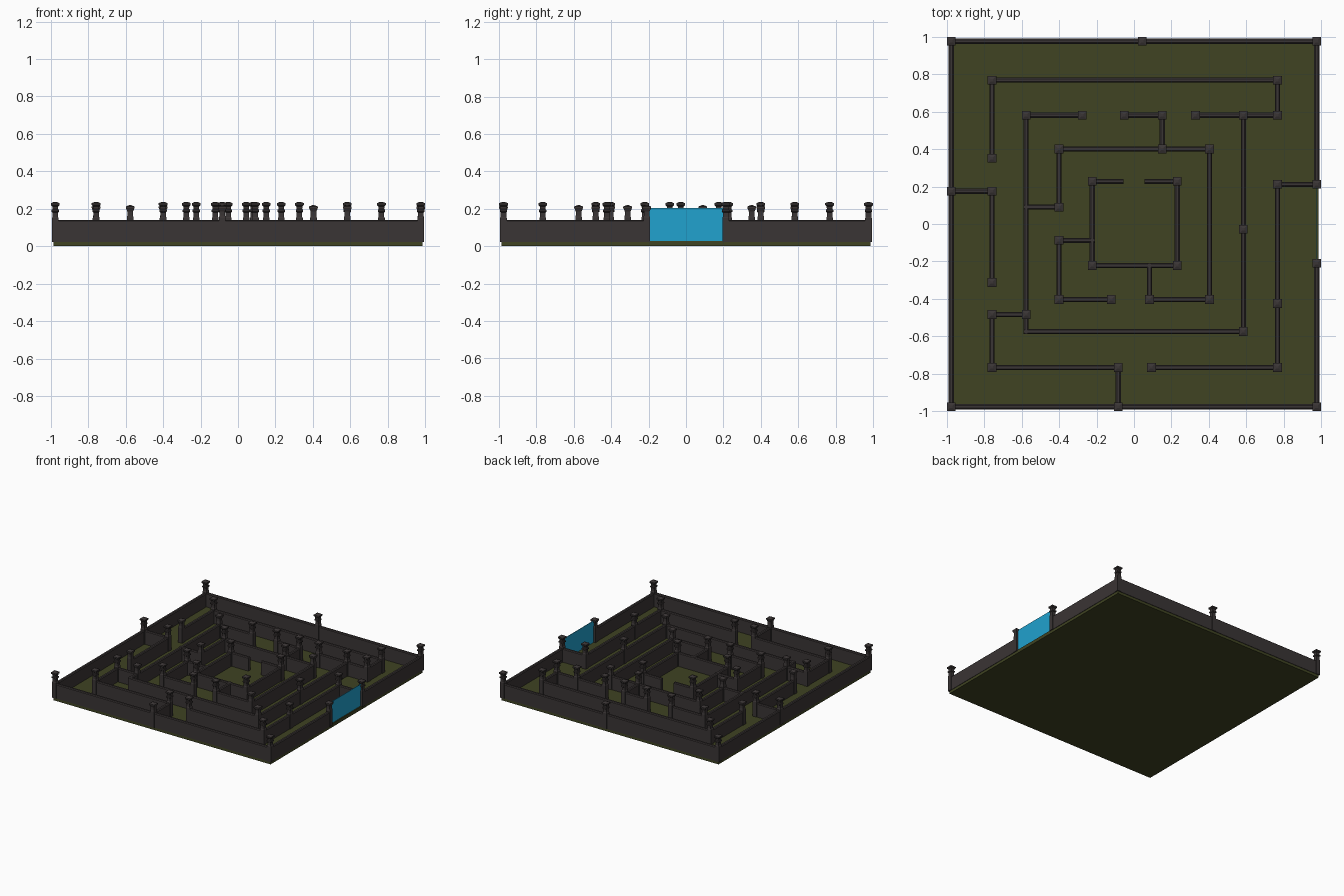
import bpy, bmesh, math
from mathutils import Vector

if "Cube" in bpy.data.objects:
    bpy.data.objects.remove(bpy.data.objects["Cube"])


def material(name, rgb):
    m = bpy.data.materials.new(name)
    m.diffuse_color = (*rgb, 1)
    m.use_nodes = True
    m.node_tree.nodes["Principled BSDF"].inputs["Base Color"].default_value = m.diffuse_color
    return m


GRASS = material("moss green", (0.050, 0.056, 0.016))
STONE = material("dark stone", (0.042, 0.035, 0.035))
GATE = material("bright blue", (0.015, 0.36, 0.62))


def finish(bm, name, mat):
    bmesh.ops.recalc_face_normals(bm, faces=bm.faces)
    me = bpy.data.meshes.new(name)
    bm.to_mesh(me)
    bm.free()
    me.materials.append(mat)
    ob = bpy.data.objects.new(name, me)
    bpy.context.collection.objects.link(ob)
    return ob


def box(name, lo, hi, mat):
    bm = bmesh.new()
    bmesh.ops.create_cube(bm, size=1)
    for v in bm.verts:
        v.co = [a + (b - a) * (c + 0.5) for a, b, c in zip(lo, hi, v.co)]
    return finish(bm, name, mat)


def skin(bm, rings):
    """Join equal rings of points into a closed solid."""
    loops = [[bm.verts.new(p) for p in r] for r in rings]
    n = len(loops[0])
    for a, b in zip(loops, loops[1:]):
        for i in range(n):
            j = (i + 1) % n
            bm.faces.new((a[i], a[j], b[j], b[i]))
    bm.faces.new(loops[0])
    bm.faces.new(loops[-1])


# wall cross-section (side offset, height) with a chamfered top
W, TOP, FLOOR = 0.0135, 0.14, 0.028
SECTION = [(-W, 0.022), (-W, TOP - 0.006), (-W + 0.006, TOP),
           (W - 0.006, TOP), (W, TOP - 0.006), (W, 0.022)]


def wall(bm, a, b):
    a, b = Vector((*a, 0)), Vector((*b, 0))
    d = (b - a).normalized()
    side = Vector((-d.y, d.x, 0))
    a, b = a - d * W, b + d * W
    skin(bm, [[p + side * s + Vector((0, 0, z)) for s, z in SECTION] for p in (a, b)])


# square post outlines (half width, height)
TALL = [(0.018, 0.022), (0.018, 0.150), (0.015, 0.156), (0.015, 0.180), (0.0195, 0.184),
        (0.0195, 0.194), (0.015, 0.198), (0.016, 0.212), (0.0235, 0.219), (0.0235, 0.230), (0.006, 0.237)]
SHORT = [(0.018, 0.022), (0.018, 0.150), (0.015, 0.165), (0.015, 0.185),
         (0.0235, 0.204), (0.0235, 0.212), (0.006, 0.219)]


def post(bm, x, y, outline):
    skin(bm, [[(x + sx * h, y + sy * h, z) for sx, sy in ((-1, -1), (1, -1), (1, 1), (-1, 1))]
              for h, z in outline])


# wall runs, each a path of corner points
E = 0.976
OUTER = [[(E, -0.21), (E, -E), (-E, -E), (-E, E), (E, E), (E, 0.212)]]
SECOND = [
    [(-0.758, 0.351), (-0.758, 0.768), (0.766, 0.768), (0.766, 0.581), (0.584, 0.581), (0.328, 0.581)],
    [(-E, 0.175), (-0.758, 0.175), (-0.758, -0.312)],
    [(-0.576, -0.483), (-0.758, -0.483), (-0.758, -0.766), (-0.084, -0.766), (-0.084, -E)],
    [(0.093, -0.766), (0.766, -0.766), (0.766, -0.424), (0.766, 0.212), (E, 0.212)],
]
THIRD = [
    [(-0.276, 0.581), (-0.576, 0.581), (-0.576, -0.574), (0.584, -0.574), (0.584, -0.028), (0.584, 0.581)],
    [(-0.052, 0.581), (0.151, 0.581), (0.151, 0.4)],
]
FOURTH = [
    [(-0.576, 0.09), (-0.4, 0.09), (-0.4, 0.4), (0.403, 0.4), (0.403, -0.403),
     (0.082, -0.403), (0.082, -0.221)],
    [(-0.223, -0.087), (-0.4, -0.087), (-0.4, -0.403), (-0.121, -0.403)],
]
CENTRE = [[(-0.07, 0.228), (-0.223, 0.228), (-0.223, -0.221), (0.231, -0.221),
           (0.231, 0.228), (0.07, 0.228)]]

# joints without a post, and joints with the short post
BARE = {(-0.576, -0.574), (-0.07, 0.228), (0.07, 0.228), (-0.576, 0.09),
        (0.082, -0.221), (-0.223, -0.087)}
LOW = {(0.584, -0.574), (-0.758, -0.312), (-0.758, 0.351), (0.403, 0.4), (0.403, -0.403),
       (-0.4, 0.09), (E, -0.21), (-0.084, -E), (-0.576, 0.581), (-0.576, -0.483)}

# ground slab
box("ground_slab", (-0.986, -0.986, 0), (0.986, 0.986, FLOOR), GRASS)

# walls, one object per ring of the maze
joints = {(0.044, E)}
for name, runs in (("outer_wall", OUTER), ("second_ring_wall", SECOND), ("third_ring_wall", THIRD),
                   ("fourth_ring_wall", FOURTH), ("centre_wall", CENTRE)):
    bm = bmesh.new()
    for run in runs:
        joints.update(run)
        for a, b in zip(run, run[1:]):
            wall(bm, a, b)
    finish(bm, name, STONE)

# posts
for name, outline, spots in (("tall_posts", TALL, joints - BARE - LOW), ("short_posts", SHORT, LOW)):
    bm = bmesh.new()
    for x, y in sorted(spots):
        post(bm, x, y, outline)
    finish(bm, name, STONE)

# glowing gate panel in the right-hand entrance
box("gate_panel", (E - 0.002, -0.195, FLOOR), (E + 0.002, 0.197, 0.205), GATE)
